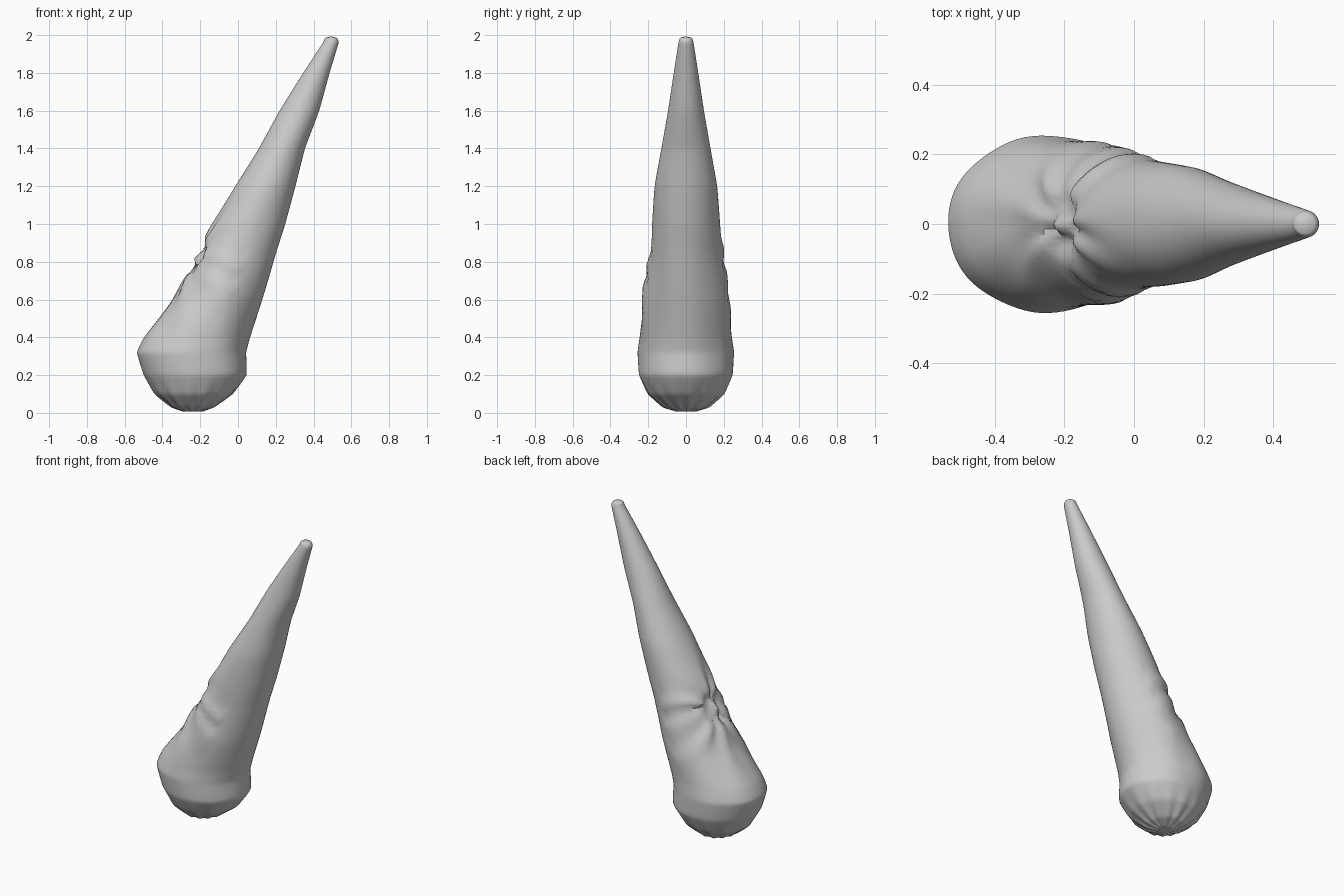
import bpy, bmesh, math
from mathutils import Vector

cube = bpy.data.objects.get("Cube")
if cube:
    bpy.data.objects.remove(cube, do_unlink=True)

# Horizontal sections of the leaning horn: height, left edge, right edge, half depth
SECTIONS = [
    (0.005, -0.28, -0.20, 0.04), (0.03, -0.35, -0.13, 0.12), (0.10, -0.44, -0.03, 0.20),
    (0.20, -0.50, 0.045, 0.248), (0.32, -0.537, 0.042, 0.255), (0.40, -0.50, 0.062, 0.245),
    (0.60, -0.345, 0.125, 0.23), (0.85, -0.21, 0.20, 0.193), (1.00, -0.135, 0.25, 0.18),
    (1.20, -0.015, 0.305, 0.165), (1.40, 0.11, 0.355, 0.13), (1.60, 0.22, 0.43, 0.095),
    (1.80, 0.345, 0.485, 0.065), (1.96, 0.45, 0.533, 0.04), (1.985, 0.46, 0.525, 0.032),
]
SIDES, STEPS = 80, 8
KNOT = Vector((-0.225, 0, 0.82))


def spline(a, b, c, d, t):
    """Smooth value between b and c, with slopes limited to avoid ripples."""
    return b + (c - b) * t + 0.12 * t * (1 - t) * ((b - a) * (1 - t) + (c - d) * t)


def fold(p, outward):
    """Pleats radiating from the gathered knot and from the base."""
    rel = p - KNOT
    up = Vector((0.5, 0, 0.866))
    u, v = rel.dot(up), rel.y
    r, ang = math.hypot(u, v), math.atan2(v, u)
    shift = 0
    if outward.x < 0.3:
        fade = math.exp(-(r / 0.24) ** 2) * min(1, r / 0.07)
        shift += 0.015 * fade * (math.sin(9 * ang) + 0.5 * math.sin(14 * ang + 1))
        shift -= 0.03 * math.exp(-((r - 0.06) / 0.04) ** 2)
        shift += 0.012 * math.exp(-(r / 0.03) ** 2)
    around = math.atan2(p.y, p.x + 0.24)
    low = max(0, 1 - p.z / 0.2)
    shift += 0.009 * low * math.sin(14 * around)
    # soft drape along the sides
    drape = max(0, 1 - abs(p.z - 0.75) / 0.7)
    shift += 0.005 * drape * math.sin(7 * around + 3 * p.z)
    return p + outward * shift


rows = []
for i in range(len(SECTIONS) - 1):
    four = [SECTIONS[min(max(i + k, 0), len(SECTIONS) - 1)] for k in (-1, 0, 1, 2)]
    for s in range(STEPS):
        rows.append([spline(*q, s / STEPS) for q in zip(*four)])
rows.append(SECTIONS[-1])

# Horn skin
bm = bmesh.new()
rings = []
for z, left, right, depth in rows:
    ring = []
    for j in range(SIDES):
        a = 2 * math.pi * j / SIDES
        out = Vector((math.cos(a), math.sin(a), 0))
        p = Vector(((left + right) / 2 + out.x * (right - left) / 2, out.y * depth, z))
        ring.append(bm.verts.new(fold(p, out)))
    rings.append(ring)
for low, high in zip(rings, rings[1:]):
    for j in range(SIDES):
        k = (j + 1) % SIDES
        bm.faces.new((low[j], low[k], high[k], high[j]))

# Closed base and rounded tip
for ring, pole in ((rings[0], (-0.24, 0, 0.012)), (rings[-1], (0.493, 0, 2.0))):
    centre = bm.verts.new(pole)
    for j in range(SIDES):
        bm.faces.new((ring[j], ring[(j + 1) % SIDES], centre))
bmesh.ops.recalc_face_normals(bm, faces=bm.faces)
for v in bm.verts:
    v.co.z = max(v.co.z, 0)

mesh = bpy.data.meshes.new("horn")
bm.to_mesh(mesh)
bm.free()
horn = bpy.data.objects.new("horn", mesh)
bpy.context.collection.objects.link(horn)

# Single plain grey
grey = bpy.data.materials.new("light grey")
grey.use_nodes = True
colour = (0.6, 0.6, 0.6, 1)
grey.diffuse_color = colour
grey.node_tree.nodes["Principled BSDF"].inputs["Base Color"].default_value = colour
mesh.materials.append(grey)

# Slight relaxing of the folds, then smooth shading
relax = horn.modifiers.new("relax", 'SMOOTH')
relax.factor, relax.iterations = 0.5, 2
bpy.ops.object.select_all(action='DESELECT')
horn.select_set(True)
bpy.context.view_layer.objects.active = horn
bpy.ops.object.shade_smooth_by_angle(angle=math.radians(60))
